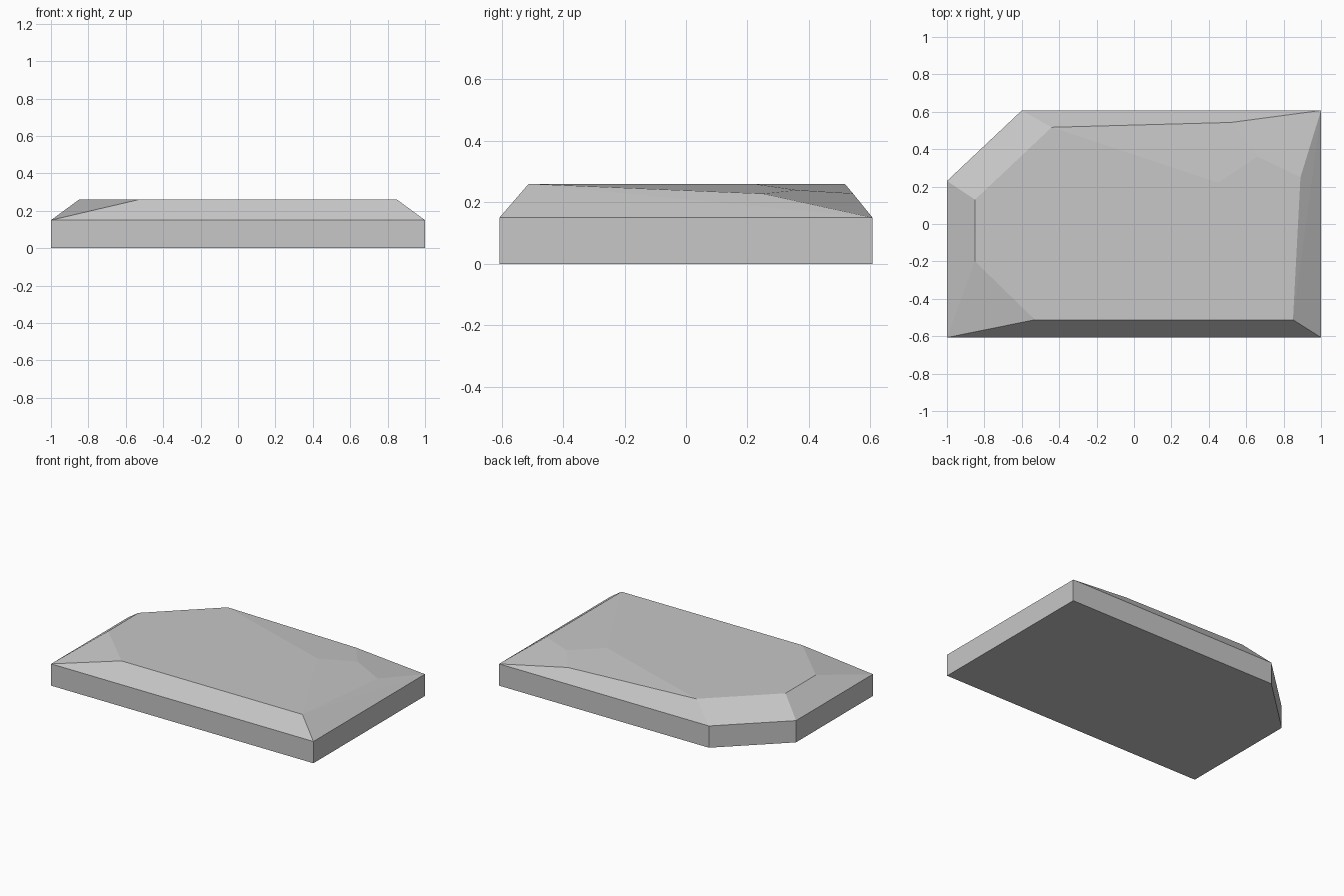
import bpy
import bmesh
import math

cube = bpy.data.objects.get("Cube")
if cube:
    bpy.data.objects.remove(cube, do_unlink=True)

RIM, TOP = 0.15, 0.26

# Five-sided footprint with one clipped corner
footprint = [(-1, -0.607), (1, -0.607), (1, 0.607), (-0.6, 0.607), (-1, 0.23)]

# Flat crown outline, then the lowered corner facets
crown = [(-0.53, -0.512), (0.85, -0.512), (0.45, 0.22),
         (-0.44, 0.517), (-0.85, 0.13), (-0.85, -0.2)]
corner_facets = [(0.89, 0.25, 0.228), (0.66, 0.36, 0.24), (0.52, 0.543, 0.229)]

points = [(x, y, z) for z in (0, RIM) for x, y in footprint]
points += [(x, y, TOP) for x, y in crown] + corner_facets

# Wrap the points in a convex stone and merge coplanar triangles
bm = bmesh.new()
for p in points:
    bm.verts.new(p)
bmesh.ops.convex_hull(bm, input=bm.verts[:])
bmesh.ops.dissolve_limit(bm, angle_limit=math.radians(1.5),
                         verts=bm.verts[:], edges=bm.edges[:])
bmesh.ops.recalc_face_normals(bm, faces=bm.faces[:])

mesh = bpy.data.meshes.new("stone_slab")
bm.to_mesh(mesh)
bm.free()

# Plain grey stone
grey = bpy.data.materials.new("stone_grey")
grey.use_nodes = True
colour = (0.57, 0.57, 0.57, 1)
grey.diffuse_color = colour
grey.node_tree.nodes["Principled BSDF"].inputs["Base Color"].default_value = colour
mesh.materials.append(grey)

slab = bpy.data.objects.new("stone_slab", mesh)
bpy.context.collection.objects.link(slab)
